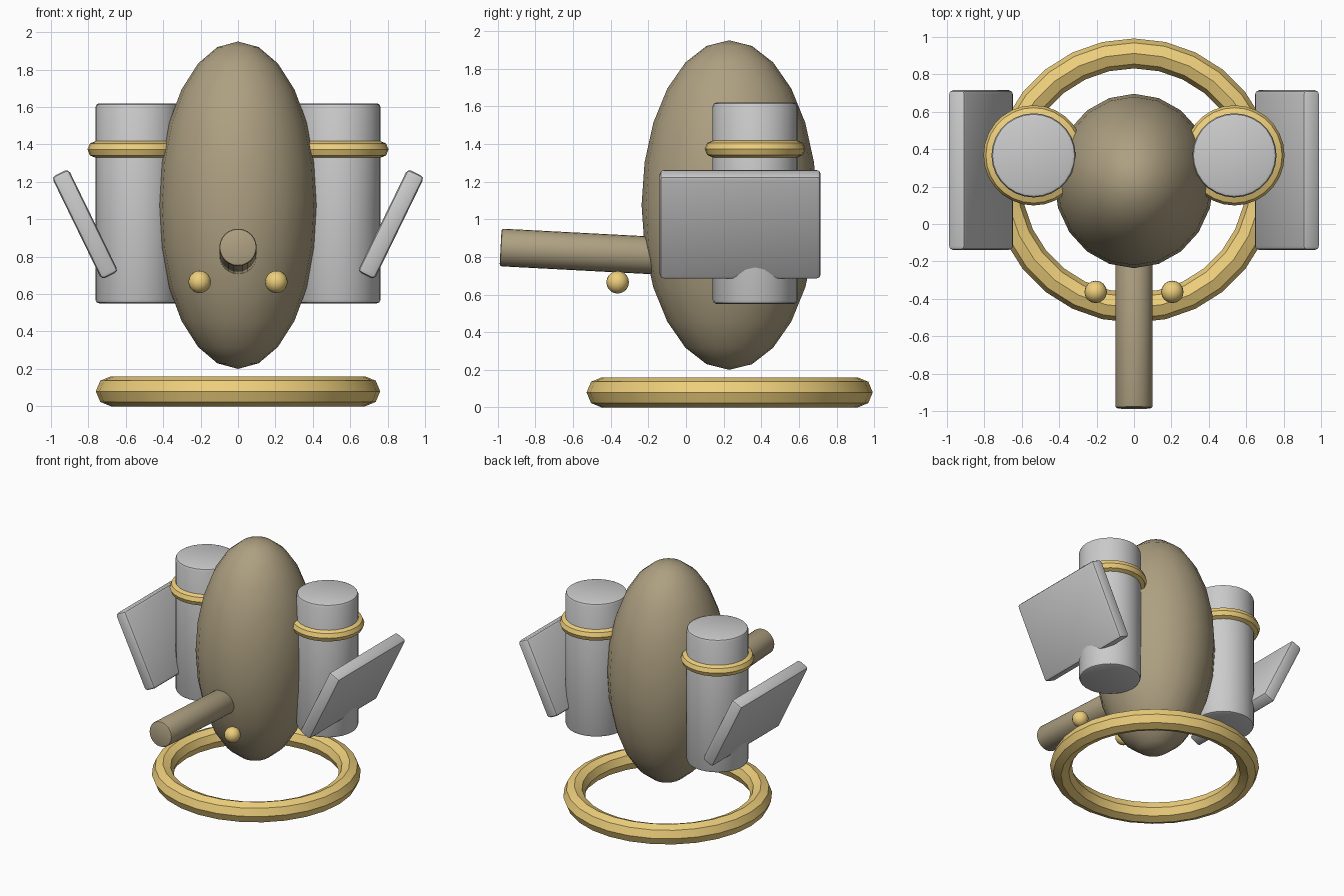
import bpy
from math import radians, pi, cos, sin

if "Cube" in bpy.data.objects:
    bpy.data.objects.remove(bpy.data.objects["Cube"])


def material(name, rgb):
    m = bpy.data.materials.new(name)
    m.diffuse_color = (*rgb, 1)
    m.use_nodes = True
    m.node_tree.nodes["Principled BSDF"].inputs["Base Color"].default_value = m.diffuse_color
    return m


brown = material("olive_brown", (0.42, 0.35, 0.22))
gold = material("gold", (0.85, 0.62, 0.2))


def finish(name, mat=None, bevel=0, angle=35):
    """Name the active object, apply its scale, bevel, shade and colour it."""
    ob = bpy.context.object
    ob.name = name
    bpy.ops.object.transform_apply(location=False, rotation=False, scale=True)
    if bevel:
        b = ob.modifiers.new("bevel", 'BEVEL')
        b.width = bevel
        b.segments = 2
        b.limit_method = 'ANGLE'
        b.angle_limit = radians(40)
        bpy.ops.object.modifier_apply(modifier=b.name)
    bpy.ops.object.shade_smooth_by_angle(angle=radians(angle))
    if mat:
        ob.data.materials.append(mat)
    return ob


def ring(name, loc, major, minor):
    bpy.ops.mesh.primitive_torus_add(location=loc, major_radius=major, minor_radius=minor,
                                     major_segments=28, minor_segments=8)
    finish(name, gold, angle=30)


# Egg-shaped body
bpy.ops.mesh.primitive_uv_sphere_add(segments=20, ring_count=12, radius=1, location=(0, 0.23, 1.075))
bpy.context.object.scale = (0.427, 0.466, 0.875)
finish("body", brown, angle=60)

# Base ring
ring("base_ring", (0, 0.232, 0.08), 0.68, 0.08)

# Front snout tube, tilted slightly up
tilt, length = radians(3), 0.95
bpy.ops.mesh.primitive_cylinder_add(
    vertices=24, radius=0.1, depth=length,
    location=(0, -0.985 + length / 2 * cos(tilt), 0.85 - length / 2 * sin(tilt)),
    rotation=(pi / 2 - tilt, 0, 0))
finish("front_tube", brown, 0.012)

for s, side in ((-1, "left"), (1, "right")):
    # Side tank with its band
    bpy.ops.mesh.primitive_cylinder_add(vertices=28, radius=0.225, depth=1.07,
                                        location=(s * 0.537, 0.367, 1.085))
    finish(side + "_tank", None, 0.02)
    ring(side + "_tank_band", (s * 0.537, 0.367, 1.373), 0.223, 0.045)

    # Slanted side plate
    bpy.ops.mesh.primitive_cube_add(size=1, location=(s * 0.818, 0.288, 0.973),
                                    rotation=(0, s * radians(26), 0))
    bpy.context.object.scale = (0.1, 0.855, 0.61)
    finish(side + "_plate", None, 0.022)

    # Small floating ball
    bpy.ops.mesh.primitive_uv_sphere_add(segments=16, ring_count=10, radius=0.06,
                                         location=(s * 0.205, -0.363, 0.665))
    finish(side + "_ball", gold, angle=60)
